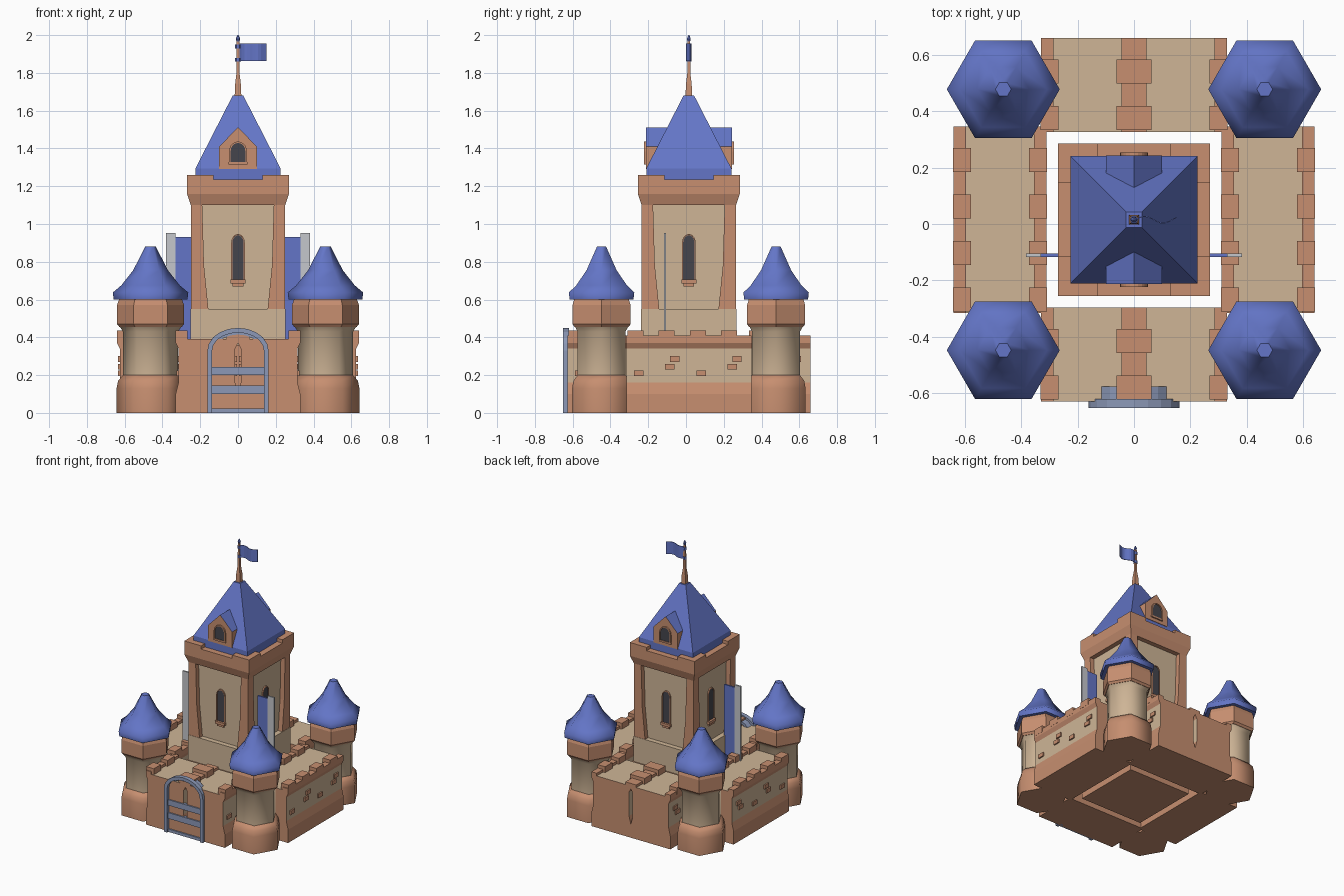
import bpy, bmesh, math
from mathutils import Vector, Matrix

cube = bpy.data.objects.get("Cube")
if cube:
    bpy.data.objects.remove(cube, do_unlink=True)


def material(name, *srgb):
    m = bpy.data.materials.new(name)
    col = [((c + 0.055) / 1.055) ** 2.4 for c in srgb] + [1]
    m.use_nodes = True
    m.diffuse_color = col
    m.node_tree.nodes["Principled BSDF"].inputs["Base Color"].default_value = col
    return m


CLAY = material("clay orange", .78, .56, .44)
SAND = material("sand plaster", .81, .71, .59)
BLUE = material("roof blue", .39, .46, .78)
STEEL = material("steel blue", .55, .60, .72)
PALE = material("pale grey", .77, .78, .80)
DARK = material("window dark", .27, .27, .30)

CY = 0.015                      # centre of the keep along y
KEEP = Vector((0, CY, 0))


def finish(name, bm, mats, loc=(0, 0, 0), turn=0, rule=None, smooth=False):
    bmesh.ops.recalc_face_normals(bm, faces=bm.faces)
    bm.normal_update()
    if rule:
        for f in bm.faces:
            f.material_index = rule(f.calc_center_median(), f.normal)
    mesh = bpy.data.meshes.new(name)
    bm.to_mesh(mesh)
    bm.free()
    for m in mats if isinstance(mats, (list, tuple)) else [mats]:
        mesh.materials.append(m)
    ob = bpy.data.objects.new(name, mesh)
    ob.matrix_world = Matrix.Translation(loc) @ Matrix.Rotation(turn, 4, 'Z')
    bpy.context.scene.collection.objects.link(ob)
    if smooth:
        bpy.ops.object.select_all(action='DESELECT')
        ob.select_set(True)
        bpy.context.view_layer.objects.active = ob
        bpy.ops.object.shade_smooth_by_angle(angle=math.radians(65))
    return ob


def loft(name, rings, mats, **kw):
    """Closed skin through equal rings of points."""
    bm = bmesh.new()
    vs = [[bm.verts.new(p) for p in r] for r in rings]
    n = len(vs[0])
    for a, b in zip(vs, vs[1:]):
        for i in range(n):
            j = (i + 1) % n
            bm.faces.new((a[i], a[j], b[j], b[i]))
    bm.faces.new(vs[0])
    bm.faces.new(vs[-1])
    return finish(name, bm, mats, **kw)


def box(name, x, y, z, mat, **kw):
    ring = [(x[0], y[0]), (x[1], y[0]), (x[1], y[1]), (x[0], y[1])]
    return loft(name, [[(*p, h) for p in ring] for h in z], mat, **kw)


def lathe(name, profile, sides, mat, start=0, **kw):
    angles = [start + math.tau * i / sides for i in range(sides)]
    return loft(name, [[(r * math.cos(a), r * math.sin(a), z) for a in angles]
                       for r, z in profile], mat, **kw)


def square(name, profile, mat, **kw):
    """Square stack: profile holds half widths and heights."""
    return lathe(name, [(r * math.sqrt(2), z) for r, z in profile], 4, mat, math.pi / 4, **kw)


def extrude(name, outline, y0, y1, mat, **kw):
    return loft(name, [[(x, y, z) for x, z in outline] for y in (y0, y1)], mat, **kw)


def arch(w, z0, spring, top, n=10):
    curve = [(w * math.cos(math.pi * i / n), spring + (top - spring) * math.sin(math.pi * i / n))
             for i in range(n + 1)]
    return [(w, z0)] + curve + [(-w, z0)]


def arch_frame(name, w, z0, spring, top, t, y0, y1, mat, **kw):
    inner = arch(w - t, z0, spring, top - t)
    extrude(name, arch(w, z0, spring, top) + inner[::-1], y0, y1, mat, **kw)


# Curtain wall segments: flared foot, plaster waist, overhanging parapets
half = [(.165, 0), (.165, .10), (.15, .16), (.15, .34), (.165, .37), (.165, .41), (.12, .41), (.12, .39)]
section = half + [(-x, z) for x, z in reversed(half)]


def wall_rule(c, n):
    waist = abs(n.x) > .9 and .16 < c.z < .34
    floor = n.z > .9 and c.z < .40
    return int(waist or floor)


def wall_segment(name, x, y):
    loc = (x, y, 0)
    extrude(name, section, -.166, .166, [CLAY, SAND], loc=loc, rule=wall_rule)
    for s in (-1, 1):
        for v in (-.12, .045):
            xs = sorted((s * .103, s * .166))
            box(name + "_merlon", xs, (v - .04, v + .045), (.385, .435), CLAY, loc=loc)
        for v, z in ((.09, .285), (.065, .245), (-.10, .21)):
            xs = sorted((s * .145, s * .16))
            box(name + "_brick", xs, (v - .025, v + .025), (z - .015, z + .015), CLAY, loc=loc)


for s in (-1, 1):
    for v in (-.165, .165):
        wall_segment("side_wall", s * .475, CY + v)
        wall_segment("cross_wall", v, CY + s * .4775)

# Corner towers
for x in (-.463, .463):
    for y in (-.447, .477):
        at = (x, y, 0)
        lathe("tower_foot", [(.18, 0), (.18, .13), (.172, .17), (.146, .20)], 6, CLAY, loc=at, smooth=True)
        lathe("tower_shaft", [(.146, .19), (.146, .43), (.165, .46)], 6, SAND, loc=at, smooth=True)
        lathe("tower_head", [(.165, .455), (.178, .47), (.178, .57), (.165, .605)], 6, CLAY, loc=at)
        lathe("tower_roof", [(.195, .60), (.2, .637), (.155, .675), (.092, .755), (.028, .88)], 6, BLUE,
              loc=at, smooth=True)

# Gate
arch_frame("gate_frame", .162, 0, .33, .45, .025, -.652, -.62, STEEL)
arch_frame("gate_inner_frame", .145, 0, .32, .435, .02, -.625, -.575, STEEL)
for z0, z1 in ((0, .022), (.10, .145), (.20, .243)):
    box("gate_bar", (-.14, .14), (-.638, -.615), (z0, z1), STEEL)

# Keep body
square("keep_base", [(.262, 0), (.262, .36)], CLAY, loc=KEEP)
square("keep_apron", [(.252, .36), (.252, .55)], SAND, loc=KEEP)
square("keep_panels", [(.215, .54), (.215, 1.12)], SAND, loc=KEEP)
for sx in (-1, 1):
    for sy in (-1, 1):
        rings = []
        for c, h, z in ((.203, .047, .54), (.215, .035, .78), (.22, .03, 1.12)):
            rings.append([(sx * c + a * h, sy * c + b * h, z)
                          for a, b in ((-1, -1), (1, -1), (1, 1), (-1, 1))])
        loft("keep_corner_post", rings, CLAY, loc=KEEP)
        for u, v in (((.13, .27), (.225, .27)), ((.225, .27), (.13, .225))):
            box("keep_merlon", sorted(sx * a for a in u), sorted(sy * a for a in v),
                (1.23, 1.26), CLAY, loc=KEEP)
square("keep_cap", [(.25, 1.10), (.27, 1.16), (.27, 1.235)], CLAY, loc=KEEP)

# Keep windows, one on each side
for i in range(4):
    place = dict(loc=KEEP, turn=i * math.pi / 2)
    extrude("keep_window", arch(.03, .70, .90, .94), -.219, -.21, DARK, **place)
    arch_frame("keep_window_frame", .036, .70, .90, .947, .006, -.224, -.21, CLAY, **place)
    box("keep_window_sill", (-.04, .04), (-.235, -.21), (.685, .705), CLAY, **place)
    box("keep_window_corbel", (-.028, .028), (-.227, -.21), (.668, .685), CLAY, **place)

# Keep roof with two dormers
square("keep_roof", [(.225, 1.23), (.225, 1.295), (.028, 1.68)], BLUE, loc=KEEP)
gable = [(-.1, 1.29), (.1, 1.29), (.1, 1.41), (0, 1.512), (-.1, 1.41)]
for turn in (0, math.pi):
    place = dict(loc=KEEP, turn=turn)
    extrude("dormer", gable, -.228, -.08, [CLAY, BLUE], rule=lambda c, n: int(n.z > .3), **place)
    extrude("dormer_window", arch(.04, 1.325, 1.385, 1.43), -.233, -.225, DARK, **place)
    arch_frame("dormer_window_frame", .047, 1.325, 1.385, 1.437, .008, -.238, -.225, CLAY, **place)
    box("dormer_sill", (-.05, .05), (-.238, -.225), (1.315, 1.328), CLAY, **place)

# Flagpole and flag
square("flagpole", [(.018, 1.67), (.015, 1.74), (.008, 1.80), (.007, 1.97)], CLAY, loc=KEEP)
for z in (1.87, 1.94):
    lathe("flagpole_band", [(.015, z - .01), (.015, z + .01)], 6, BLUE, loc=KEEP)
lathe("flagpole_finial", [(.006, 1.96), (.012, 1.98), (.003, 2.0)], 6, BLUE, loc=KEEP)
wave = [(.005 + .0145 * i, .012 * math.sin(i * .7)) for i in range(11)]
strip = [(x, y - .002) for x, y in wave] + [(x, y + .002) for x, y in reversed(wave)]
loft("flag", [[(x, y, z) for x, y in strip] for z in (1.862, 1.955)], BLUE, loc=KEEP)

# Banner panels beside the keep
for s in (-1, 1):
    box("banner_cloth", sorted((s * .245, s * .33)), (-.117, -.105), (.39, .932), BLUE)
    box("banner_edge", sorted((s * .33, s * .382)), (-.117, -.105), (.39, .952), PALE)
